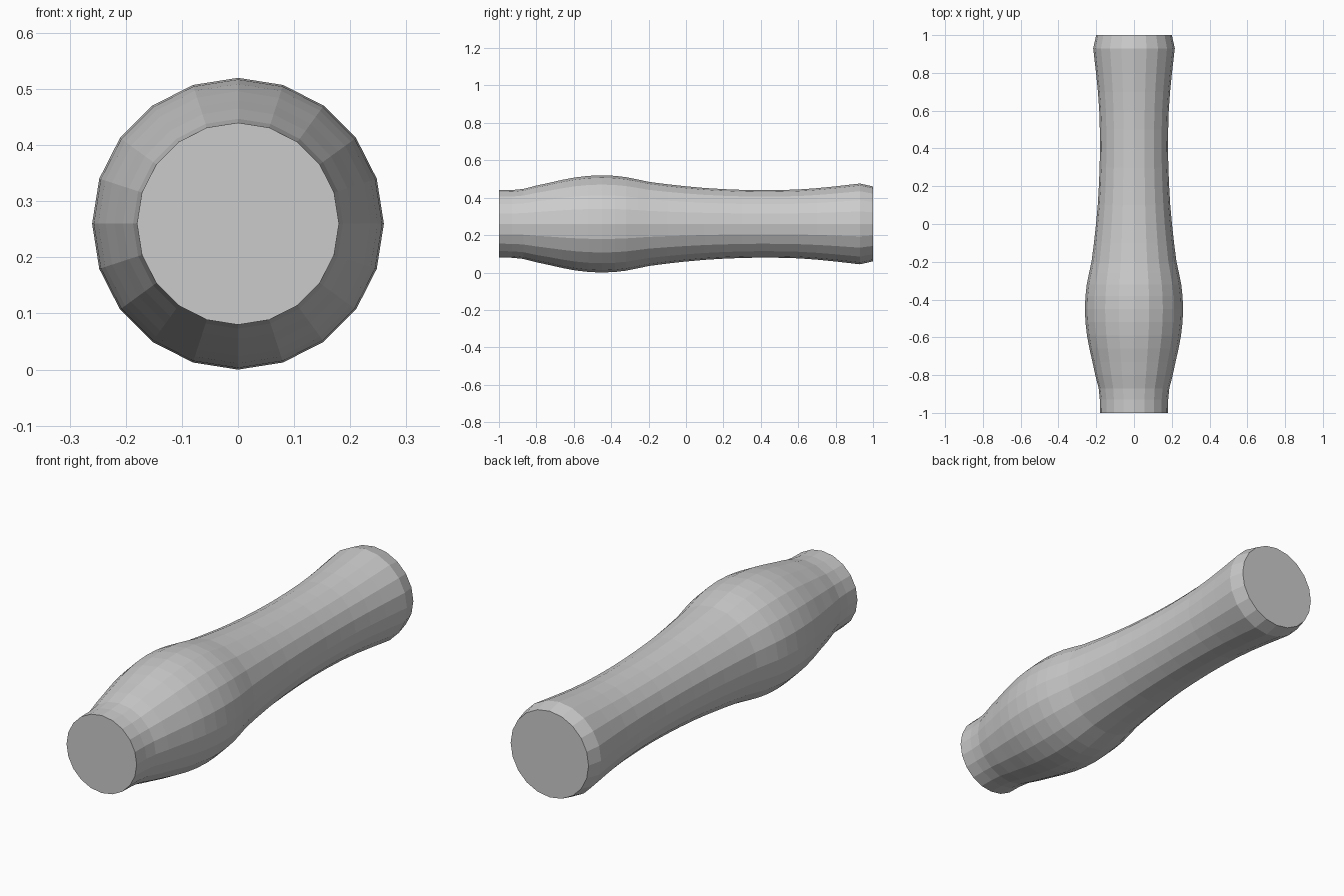
import bpy, bmesh
from math import cos, sin, tau

if "Cube" in bpy.data.objects:
    bpy.data.objects.remove(bpy.data.objects["Cube"])

SIDES = 20
AXIS_Z = 0.26

# Handle profile: (position along y, radius)
PROFILE = [
    (-1.0, 0.18), (-0.93, 0.181), (-0.87, 0.187), (-0.80, 0.205), (-0.73, 0.22),
    (-0.66, 0.236), (-0.59, 0.249), (-0.52, 0.257), (-0.45, 0.26),
    (-0.38, 0.257), (-0.32, 0.25), (-0.26, 0.238), (-0.20, 0.225),
    (-0.10, 0.212), (0.0, 0.201), (0.10, 0.192), (0.20, 0.186),
    (0.30, 0.182), (0.40, 0.18), (0.50, 0.181), (0.60, 0.184),
    (0.70, 0.191), (0.80, 0.201), (0.93, 0.216), (1.0, 0.2),
]

# Turn the profile around the lengthwise axis
bm = bmesh.new()
rings = [[bm.verts.new((r * cos(tau * i / SIDES), y, AXIS_Z + r * sin(tau * i / SIDES)))
          for i in range(SIDES)] for y, r in PROFILE]
for a, b in zip(rings, rings[1:]):
    for i in range(SIDES):
        j = (i + 1) % SIDES
        bm.faces.new((a[i], a[j], b[j], b[i]))

# Flat end caps
bm.faces.new(rings[0])
bm.faces.new(rings[-1])
bmesh.ops.recalc_face_normals(bm, faces=bm.faces)

mesh = bpy.data.meshes.new("handle_grip")
bm.to_mesh(mesh)
bm.free()
bpy.context.collection.objects.link(bpy.data.objects.new("handle_grip", mesh))
